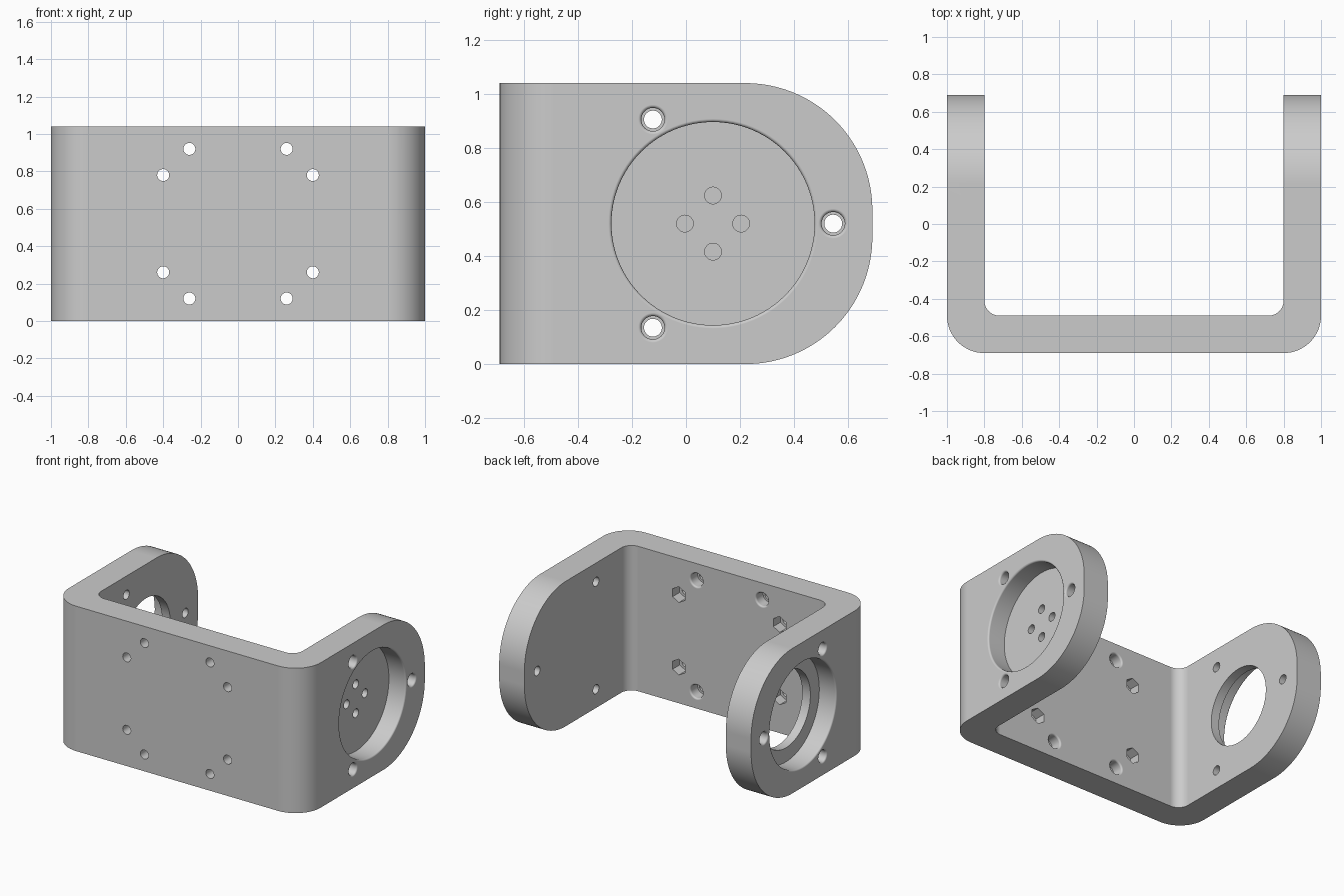
import bpy, bmesh
from math import sin, cos, pi, radians
from mathutils import Vector

if "Cube" in bpy.data.objects:
    bpy.data.objects.remove(bpy.data.objects["Cube"])

HEIGHT, DEPTH, WALL = 1.04, 1.38, 0.2
MID, AXIS_Y = HEIGHT / 2, 0.1
X, Y, Z = Vector((1, 0, 0)), Vector((0, 1, 0)), Vector((0, 0, 1))

grey = bpy.data.materials.new("matte grey")
grey.use_nodes = True
grey.diffuse_color = (0.6, 0.6, 0.6, 1)
grey.node_tree.nodes["Principled BSDF"].inputs["Base Color"].default_value = grey.diffuse_color


def make_object(name, bm):
    bmesh.ops.recalc_face_normals(bm, faces=bm.faces)
    mesh = bpy.data.meshes.new(name)
    bm.to_mesh(mesh)
    bm.free()
    mesh.materials.append(grey)
    obj = bpy.data.objects.new(name, mesh)
    bpy.context.collection.objects.link(obj)
    return obj


def arc(cx, cy, r, start, end, steps):
    """Points along an arc, angles in degrees."""
    angles = [radians(start + (end - start) * i / steps) for i in range(steps + 1)]
    return [(cx + r * cos(a), cy + r * sin(a)) for a in angles]


def extrude(name, outline, place, vector):
    """Solid from a flat outline; place turns (u, v) into a 3D point."""
    bm = bmesh.new()
    face = bm.faces.new([bm.verts.new(place(u, v)) for u, v in outline])
    new = bmesh.ops.extrude_face_region(bm, geom=[face])["geom"]
    bmesh.ops.translate(bm, vec=vector, verts=[g for g in new if isinstance(g, bmesh.types.BMVert)])
    return make_object(name, bm)


def lathe(name, profile, origin, inward, side, segments=48):
    """Closed turned solid from (radius, depth) pairs, depth running inward."""
    bm = bmesh.new()
    rings = []
    for r, d in profile:
        angles = [pi / 2 + 2 * pi * i / segments for i in range(segments)]
        rings.append([bm.verts.new(origin + inward * d + (side * cos(a) + Z * sin(a)) * r) for a in angles])
    for low, high in zip(rings, rings[1:]):
        for i in range(segments):
            j = (i + 1) % segments
            bm.faces.new((low[i], low[j], high[j], high[i]))
    bm.faces.new(rings[0])
    bm.faces.new(rings[-1])
    return make_object(name, bm)


def combine(target, tool, operation):
    mod = target.modifiers.new(operation.title(), 'BOOLEAN')
    mod.object, mod.operation, mod.solver = tool, operation, 'EXACT'
    bpy.context.view_layer.objects.active = target
    bpy.ops.object.modifier_apply(modifier=mod.name)
    bpy.data.objects.remove(tool)


def stepped(outer, depth, inner, end, lip=0.012):
    """Recess with a rounded lip, stepping down to a narrower bore."""
    curve = [(outer + lip * (1 - sin(t)), lip * (1 - cos(t))) for t in [pi / 8 * i for i in range(5)]]
    return [(outer + lip, -0.05)] + curve + [(outer, depth), (inner, depth), (inner, end)]


# U-shaped body with rounded front corners
back, front, inner_y = DEPTH / 2, -DEPTH / 2, -DEPTH / 2 + WALL
right_half = (arc(0.8, front + 0.2, 0.2, -90, 0, 16) + [(1, back), (0.8, back)]
              + arc(0.72, inner_y + 0.08, 0.08, 0, -90, 10))
plan = right_half + [(-x, y) for x, y in reversed(right_half)]
bracket = extrude("u_bracket", plan, lambda u, v: (u, v, 0), Z * HEIGHT)

# Round off the arm ends
r = 0.47
side_shape = ([(front - 0.1, -0.0), (back - r, 0)][:1] + arc(back - r, r, r, -90, 0, 40)
              + arc(back - r, HEIGHT - r, r, 0, 90, 40) + [(front - 0.1, HEIGHT)])
combine(bracket, extrude("arm_outline", side_shape, lambda u, v: (-1.1, u, v), X * 2.2), 'INTERSECT')

# Arms: round pocket and three counterbored screw holes each
POCKET = 0.135
for s in (1, -1):
    centre = Vector((s, AXIS_Y, MID))
    if s > 0:
        profile = stepped(0.376, POCKET, 0.3, POCKET)[:-2]
    else:
        profile = stepped(0.376, POCKET, 0.275, WALL + 0.05)
    combine(bracket, lathe("pocket_cutter", profile, centre, X * -s, Y, 96), 'DIFFERENCE')
    for k in range(3):
        a = 2 * pi * k / 3
        spot = centre + (Y * cos(a) + Z * sin(a)) * 0.445
        combine(bracket, lathe("screw_cutter", stepped(0.043, 0.11, 0.033, WALL + 0.05),
                               spot, X * -s, Y), 'DIFFERENCE')

# Four blind holes in the floor of the closed pocket
for k in range(4):
    a = pi / 2 * k
    spot = Vector((1 - POCKET, AXIS_Y, MID)) + (Y * cos(a) + Z * sin(a)) * 0.104
    combine(bracket, lathe("blind_cutter", [(0.031, -0.03), (0.031, 0.045)], spot, -X, Y, 32), 'DIFFERENCE')

# Front plate: round counterbores and hexagonal nut seats on the inside
for sx in (1, -1):
    for sz in (1, -1):
        spot = Vector((sx * 0.26, inner_y, MID + sz * 0.4))
        combine(bracket, lathe("bore_cutter", stepped(0.047, 0.08, 0.032, WALL + 0.05),
                               spot, -Y, X), 'DIFFERENCE')
        spot = Vector((sx * 0.4, inner_y, MID + sz * 0.26))
        combine(bracket, lathe("nut_cutter", [(0.057, -0.05), (0.057, 0.08)], spot, -Y, X, 6), 'DIFFERENCE')
        combine(bracket, lathe("bolt_cutter", [(0.032, -0.05), (0.032, WALL + 0.05)],
                               spot, -Y, X), 'DIFFERENCE')

# Smooth curves, crisp edges
bpy.ops.object.select_all(action='DESELECT')
bracket.select_set(True)
bpy.context.view_layer.objects.active = bracket
bpy.ops.object.shade_smooth_by_angle(angle=radians(30))
weighted = bracket.modifiers.new("Weighted Normal", 'WEIGHTED_NORMAL')
weighted.keep_sharp = True
